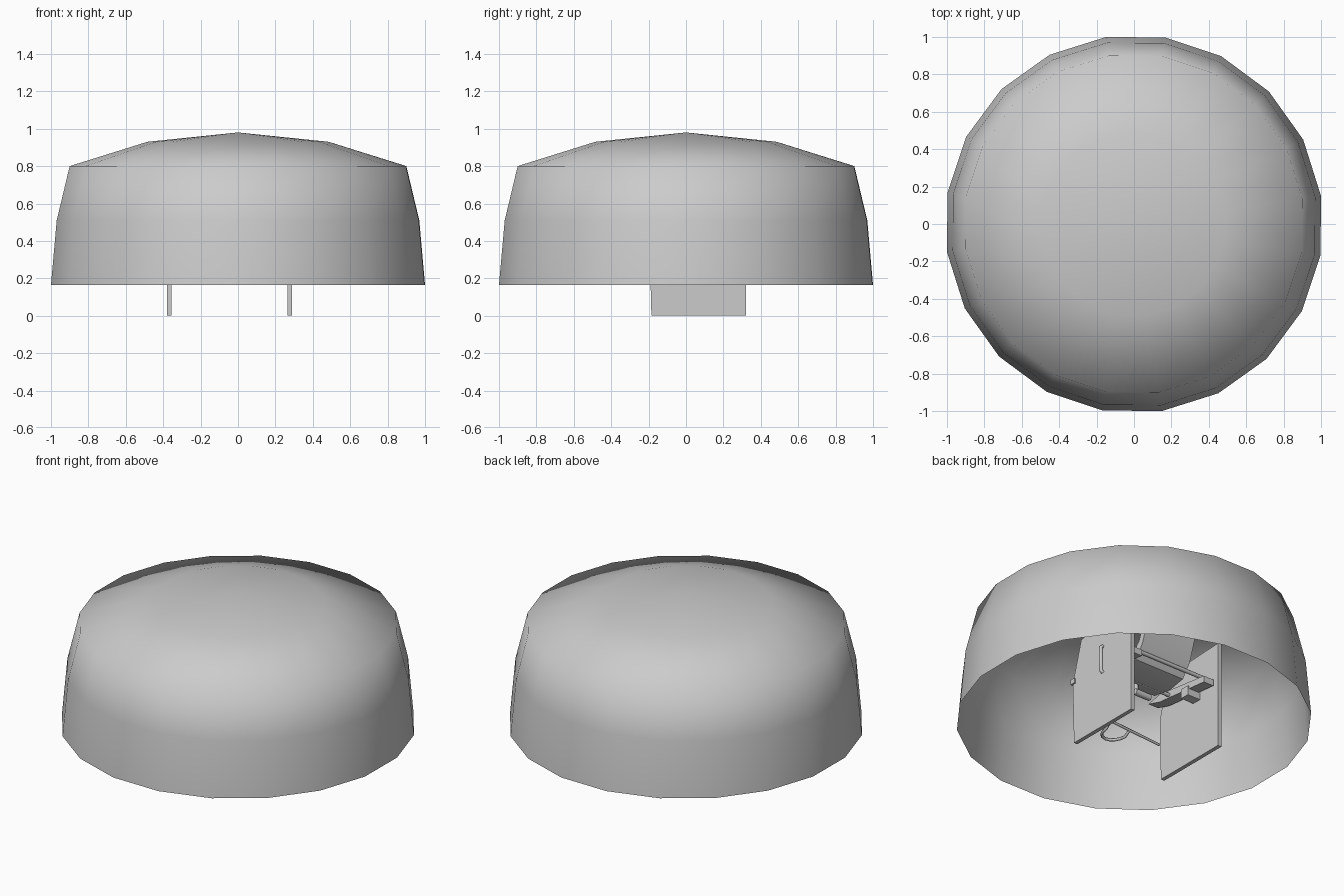
import bpy, bmesh, math
from mathutils import Vector

if "Cube" in bpy.data.objects:
    bpy.data.objects.remove(bpy.data.objects["Cube"])

def finish(name, bm, angle=30):
    bmesh.ops.recalc_face_normals(bm, faces=bm.faces)
    me = bpy.data.meshes.new(name)
    bm.to_mesh(me)
    bm.free()
    ob = bpy.data.objects.new(name, me)
    bpy.context.collection.objects.link(ob)
    bpy.ops.object.select_all(action='DESELECT')
    ob.select_set(True)
    bpy.context.view_layer.objects.active = ob
    bpy.ops.object.shade_smooth_by_angle(angle=math.radians(angle))
    return ob

def prism(name, profile, x0, x1):
    # (y, z) profile extruded along x
    bm = bmesh.new()
    f = bm.faces.new([bm.verts.new((x0, y, z)) for y, z in profile])
    r = bmesh.ops.extrude_face_region(bm, geom=[f])
    vs = [v for v in r['geom'] if isinstance(v, bmesh.types.BMVert)]
    bmesh.ops.translate(bm, verts=vs, vec=(x1 - x0, 0, 0))
    return finish(name, bm)

def tube(name, pts, radius):
    cu = bpy.data.curves.new(name, 'CURVE')
    cu.dimensions = '3D'
    cu.bevel_depth = radius
    cu.bevel_resolution = 1
    cu.use_fill_caps = True
    sp = cu.splines.new('POLY')
    sp.points.add(len(pts) - 1)
    for p, co in zip(sp.points, pts):
        p.co = (*co, 1)
    ob = bpy.data.objects.new(name, cu)
    bpy.context.collection.objects.link(ob)
    return ob

# Open-bottomed dome shell, 20 sides
SIDES, TURN = 20, math.radians(8.5)
bm = bmesh.new()
rings = []
for r, z in [(1.011, .165), (.98, .51), (.91, .80), (.49, .93)]:
    rings.append([bm.verts.new((r * math.cos(TURN + math.tau * i / SIDES),
                                r * math.sin(TURN + math.tau * i / SIDES), z))
                  for i in range(SIDES)])
for lo, hi in zip(rings, rings[1:]):
    for i in range(SIDES):
        j = (i + 1) % SIDES
        bm.faces.new((lo[i], lo[j], hi[j], hi[i]))
apex = bm.verts.new((0, 0, .98))
for i in range(SIDES):
    bm.faces.new((rings[-1][i], rings[-1][(i + 1) % SIDES], apex))
finish("dome_shell", bm, 80)

# Two side panels that reach the ground
panel = [(-.185, 0), (.32, 0), (.32, .67), (-.12, .65), (-.195, .39)]
prism("left_side_panel", panel, -.38, -.355)
prism("right_side_panel", panel, .265, .29)

# Grab handle and small catch on the outside of each panel
for side, x, s in (("left", -.38, -1), ("right", .29, 1)):
    tube(side + "_grab_handle", [(x, .07, .35), (x + s * .015, .07, .36),
                                 (x + s * .015, .07, .51), (x, .07, .52)], .011)
    prism(side + "_catch", [(-.205, .385), (-.17, .385), (-.17, .415), (-.205, .415)],
          x - .01, x + .01)

# Seat shell: cushion curving up into the backrest
prism("seat", [(-.08, .45), (.06, .43), (.17, .45), (.23, .53), (.28, .68), (.25, .69),
               (.20, .56), (.14, .49), (.05, .47), (-.07, .49)], -.22, .13)

# Armrests with mounting brackets
for side, x in (("left", -.31), ("right", .22)):
    prism(side + "_armrest", [(-.20, .47), (-.10, .44), (.29, .40), (.29, .44), (-.10, .49)],
          x - .035, x + .035)
    prism(side + "_armrest_bracket", [(.10, .37), (.16, .37), (.16, .43), (.10, .43)],
          x - .045, x + .045)

# Sloping control console in front of the seat
prism("console", [(-.18, .56), (-.10, .53), (-.06, .62), (-.12, .66)], -.30, .21)

# Control column with a grip
tube("control_column", [(-.045, -.04, .44), (-.045, -.03, .38), (-.045, .02, .35)], .016)
tube("column_grip", [(-.10, .02, .35), (.01, .02, .35)], .02)

# Cross bar and looped footrest
tube("cross_bar", [(.27, -.17, .25), (-.33, -.17, .21)], .008)
loop = [(-.04 + .07 * math.cos(a), -.21 + .09 * math.sin(a), .20)
        for a in [math.pi + math.pi * i / 8 for i in range(9)]]
tube("footrest_loop", [(-.11, -.17, .225)] + loop + [(.03, -.17, .235)], .009)

# Tie bars holding the seat between the panels
for i, (y, z) in enumerate([(.20, .49), (-.02, .45)]):
    tube("seat_tie_bar_%d" % (i + 1), [(-.36, y, z), (.27, y, z)], .012)
